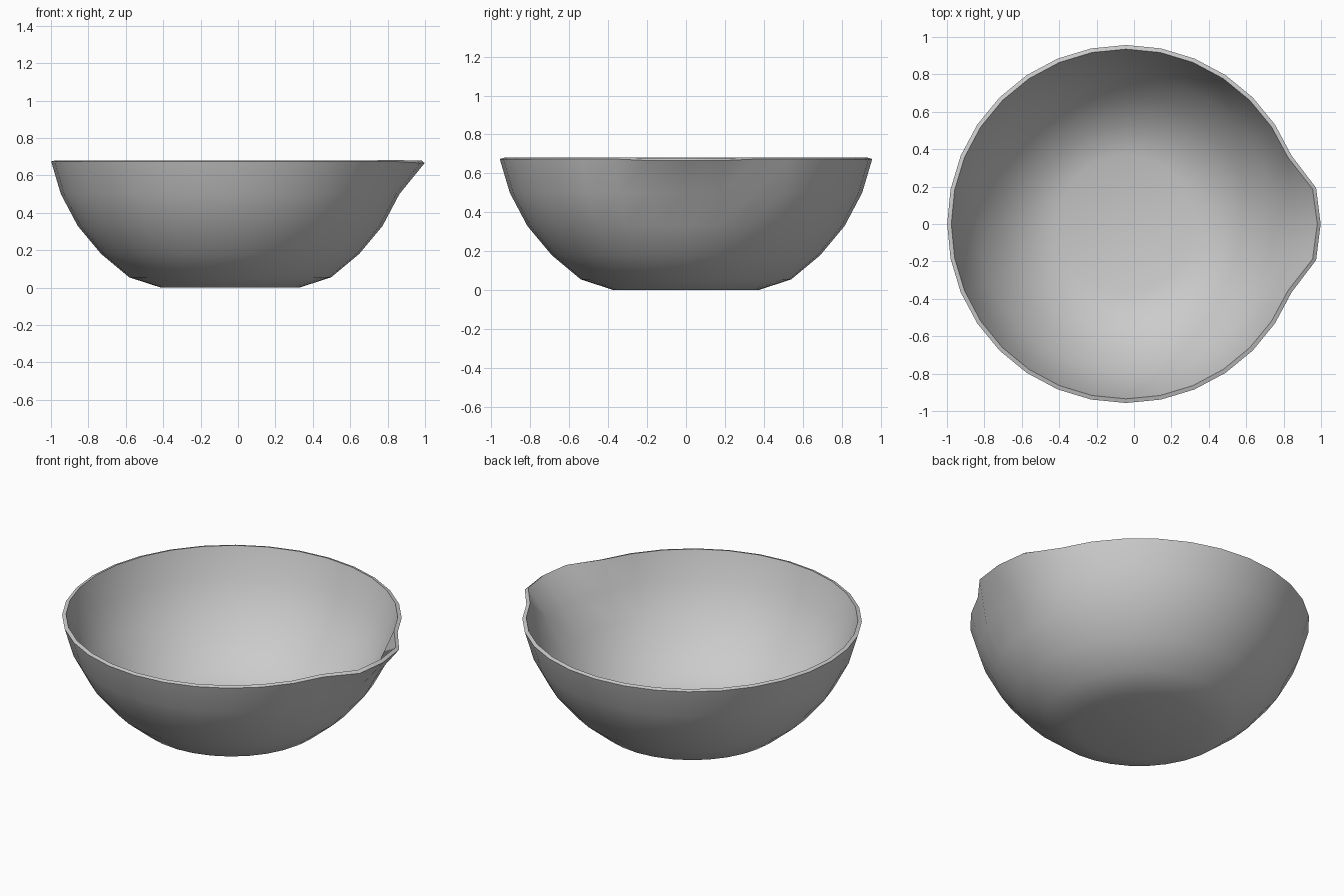
import bpy, bmesh, math

cube = bpy.data.objects.get("Cube")
if cube:
    bpy.data.objects.remove(cube, do_unlink=True)

SEGMENTS = 32
CENTRE_X = -0.042
WALL = 0.023
# Outer wall as (radius, height), foot to rim
PROFILE = [(0.37, 0.0), (0.54, 0.055), (0.69, 0.18), (0.815, 0.33), (0.905, 0.5), (0.957, 0.674)]

# Plain grey ceramic
grey = bpy.data.materials.new("grey ceramic")
grey.use_nodes = True
colour = (0.6, 0.6, 0.6, 1)
grey.diffuse_color = colour
grey.node_tree.nodes["Principled BSDF"].inputs["Base Color"].default_value = colour

# Bowl wall: rings of vertices bridged with quads
bm = bmesh.new()
rings = []
for radius, height in PROFILE:
    ring = []
    for i in range(SEGMENTS):
        a = math.tau * i / SEGMENTS
        ring.append(bm.verts.new((CENTRE_X + radius * math.cos(a), radius * math.sin(a), height)))
    rings.append(ring)
for low, high in zip(rings, rings[1:]):
    for i in range(SEGMENTS):
        j = (i + 1) % SEGMENTS
        bm.faces.new((low[i], low[j], high[j], high[i]))

# Flat foot
bm.faces.new(rings[0][::-1])

# Pouring lip: pull three rim vertices outward
for i in (-1, 0, 1):
    v = rings[-1][i]
    v.co.x += 0.083 if i == 0 else 0.077
    v.co.y += 0.006 * i
    v.co.z -= 0.008

mesh = bpy.data.meshes.new("bowl")
bm.to_mesh(mesh)
bm.free()
mesh.materials.append(grey)
bowl = bpy.data.objects.new("bowl", mesh)
bpy.context.collection.objects.link(bowl)

# Wall thickness, grown inward
solid = bowl.modifiers.new("wall", 'SOLIDIFY')
solid.thickness = WALL
solid.offset = -1
solid.use_even_offset = True

bpy.ops.object.select_all(action='DESELECT')
bowl.select_set(True)
bpy.context.view_layer.objects.active = bowl
bpy.ops.object.modifier_apply(modifier=solid.name)
bpy.ops.object.shade_smooth_by_angle(angle=math.radians(50))
